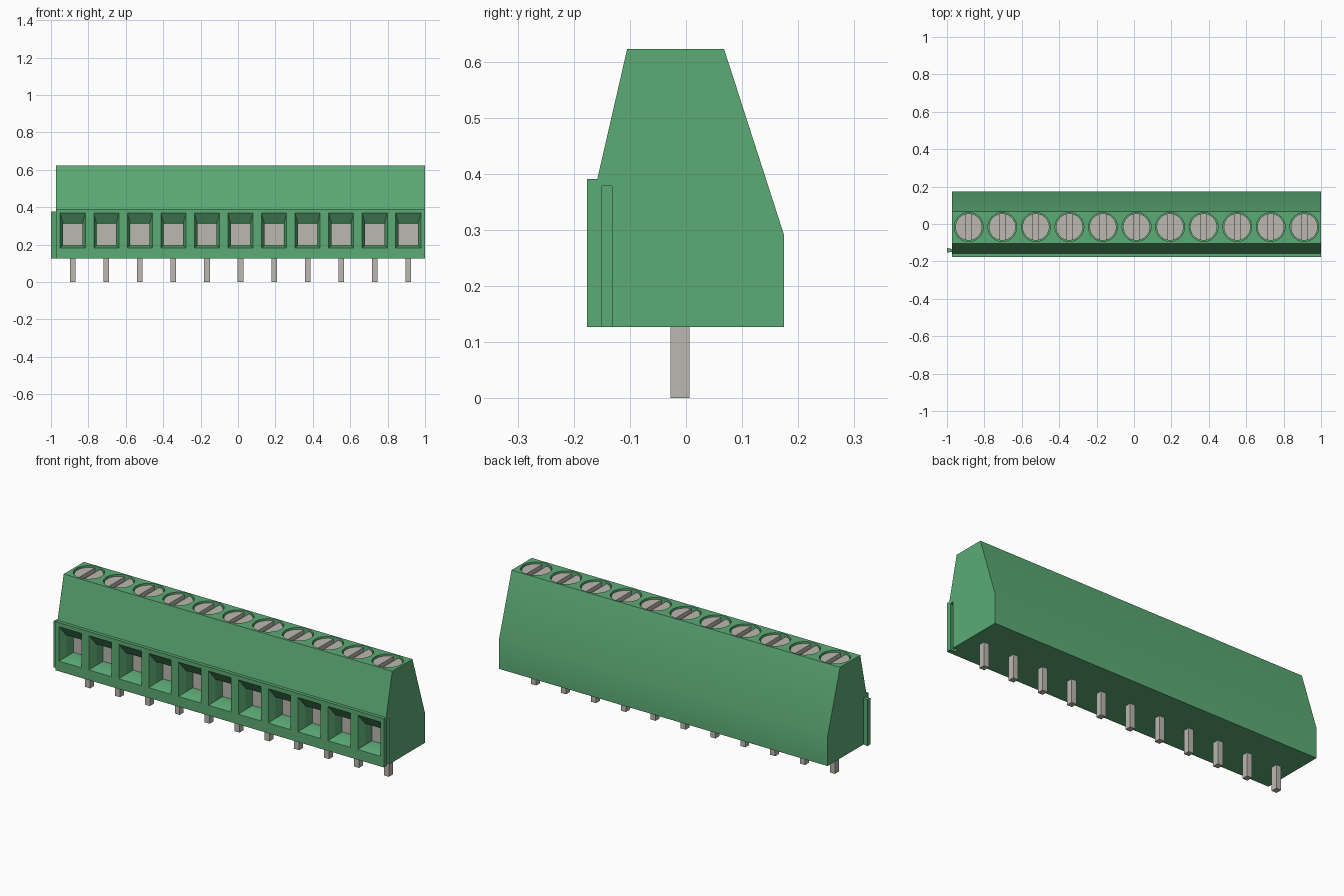
import bpy, bmesh, math

cube = bpy.data.objects.get("Cube")
if cube:
    bpy.data.objects.remove(cube, do_unlink=True)


def material(name, rgb):
    m = bpy.data.materials.new(name)
    m.use_nodes = True
    m.diffuse_color = (*rgb, 1)
    for n in m.node_tree.nodes:
        if n.type == 'BSDF_PRINCIPLED':
            n.inputs["Base Color"].default_value = (*rgb, 1)
            n.inputs["Roughness"].default_value = 0.6
    return m


GREEN = material("green plastic", (0.107, 0.41, 0.18))
METAL = material("grey metal", (0.50, 0.48, 0.43))

# Layout
LEFT, RIGHT, BASE = -0.973, 1.0, 0.127
POLES = 11
PITCH = (RIGHT - LEFT) / POLES
CENTRES = [LEFT + PITCH * (i + 0.5) for i in range(POLES)]
SCREW_Y = -0.016


def loft(bm, rings):
    """Closed solid through rings of equal point count."""
    vs = [[bm.verts.new(p) for p in r] for r in rings]
    n = len(vs[0])
    for a, b in zip(vs, vs[1:]):
        for i in range(n):
            j = (i + 1) % n
            bm.faces.new((a[i], a[j], b[j], b[i]))
    bm.faces.new(vs[0][::-1])
    bm.faces.new(vs[-1])


def prism_z(bm, pts, z0, z1):
    loft(bm, [[(x, y, z) for x, y in pts] for z in (z0, z1)])


def box(bm, x0, x1, y0, y1, z0, z1):
    prism_z(bm, [(x0, y0), (x1, y0), (x1, y1), (x0, y1)], z0, z1)


def arc(cx, cy, r, a0, a1, n):
    return [(cx + r * math.cos(a0 + (a1 - a0) * i / n),
             cy + r * math.sin(a0 + (a1 - a0) * i / n)) for i in range(n + 1)]


def finish(name, bm, mat):
    bmesh.ops.recalc_face_normals(bm, faces=bm.faces[:])
    me = bpy.data.meshes.new(name)
    bm.to_mesh(me)
    bm.free()
    me.materials.append(mat)
    ob = bpy.data.objects.new(name, me)
    bpy.context.scene.collection.objects.link(ob)
    return ob


def select_only(ob):
    bpy.ops.object.select_all(action='DESELECT')
    ob.select_set(True)
    bpy.context.view_layer.objects.active = ob


# Housing: side profile (y, z) extruded along x
profile = [(-0.176, BASE), (0.175, BASE), (0.175, 0.29), (0.068, 0.622),
           (-0.105, 0.622), (-0.158, 0.391), (-0.176, 0.391)]
bm = bmesh.new()
loft(bm, [[(x, y, z) for y, z in profile] for x in (LEFT, RIGHT)])
housing = finish("housing", bm, GREEN)

# Cutters: wire funnels, screw wells and the dovetail groove
bm = bmesh.new()
for cx in CENTRES:
    rings = []
    for y, hw, z0, z1 in ((-0.186, 0.071, 0.179, 0.383), (-0.136, 0.052, 0.196, 0.312),
                          (-0.07, 0.052, 0.196, 0.312)):
        rings.append([(cx - hw, y, z0), (cx + hw, y, z0), (cx + hw, y, z1), (cx - hw, y, z1)])
    loft(bm, rings)
    prism_z(bm, arc(cx, SCREW_Y, 0.077, 0, math.tau, 40)[:-1], 0.58, 0.65)
groove = [(RIGHT + 0.01, -0.149), (RIGHT + 0.01, -0.133), (RIGHT, -0.132),
          (RIGHT - 0.026, -0.127), (RIGHT - 0.026, -0.155), (RIGHT, -0.150)]
prism_z(bm, groove, BASE - 0.02, 0.378)
cutter = finish("cutter", bm, GREEN)
cutter.hide_render = True
mod = housing.modifiers.new("openings", 'BOOLEAN')
mod.operation = 'DIFFERENCE'
mod.solver = 'EXACT'
mod.object = cutter
select_only(housing)
bpy.ops.object.modifier_apply(modifier=mod.name)
bpy.data.objects.remove(cutter, do_unlink=True)
bpy.ops.object.shade_smooth_by_angle(angle=math.radians(20))

# Dovetail tab, wider at its outer end
bm = bmesh.new()
prism_z(bm, [(-1.0, -0.154), (-1.0, -0.128), (LEFT + 0.002, -0.134),
             (LEFT + 0.002, -0.148)], BASE, 0.378)
finish("dovetail_tab", bm, GREEN)

# Screws: a disc with two raised half heads leaving a slot along y
R, SLOT = 0.072, 0.015
a = math.acos(SLOT / R)
bm = bmesh.new()
for cx in CENTRES:
    prism_z(bm, arc(cx, SCREW_Y, R, 0, math.tau, 40)[:-1], 0.579, 0.592)
    for turn in (0, math.pi):
        prism_z(bm, arc(cx, SCREW_Y, R, turn - a, turn + a, 18), 0.592, 0.614)
screws = finish("screws", bm, METAL)
select_only(screws)
bpy.ops.object.shade_smooth_by_angle(angle=math.radians(25))

# Wire clamps at the back of each opening
bm = bmesh.new()
for cx in CENTRES:
    box(bm, cx - 0.051, cx + 0.051, -0.078, -0.069, 0.197, 0.311)
finish("wire_clamps", bm, METAL)

# Solder pins
bm = bmesh.new()
for cx in CENTRES:
    box(bm, cx - 0.015, cx + 0.015, -0.028, 0.006, 0, BASE + 0.01)
finish("pins", bm, METAL)
